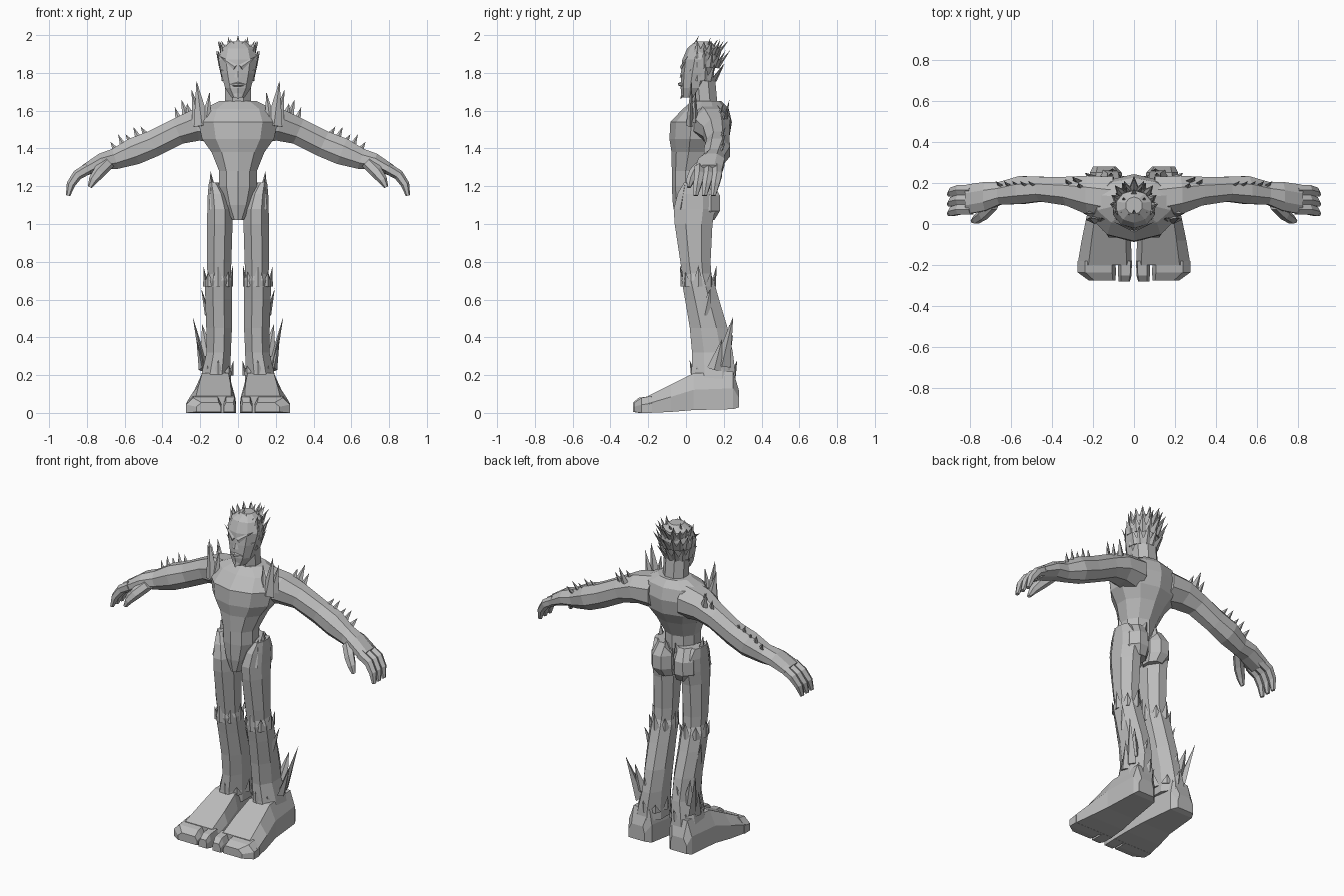
import bpy, bmesh, math
from mathutils import Vector

X, Y, Z = Vector((1, 0, 0)), Vector((0, 1, 0)), Vector((0, 0, 1))

old = bpy.data.objects.get("Cube")
if old:
    bpy.data.objects.remove(old)

grey = bpy.data.materials.new("stone grey")
grey.use_nodes = True
colour = (.5, .5, .5, 1)
grey.diffuse_color = colour
grey.node_tree.nodes["Principled BSDF"].inputs["Base Color"].default_value = colour


def finish(name, bm, mirror):
    """Turn a bmesh into a flat shaded object, mirrored across x if asked."""
    bmesh.ops.recalc_face_normals(bm, faces=bm.faces)
    mesh = bpy.data.meshes.new(name)
    bm.to_mesh(mesh)
    bm.free()
    mesh.materials.append(grey)
    obj = bpy.data.objects.new(name, mesh)
    bpy.context.collection.objects.link(obj)
    if mirror:
        modifier = obj.modifiers.new("mirror", "MIRROR")
        modifier.use_mirror_merge = False
    return obj


def skin(bm, rings):
    """Bridge rings of points and close both ends."""
    loops = [[bm.verts.new(point) for point in ring] for ring in rings]
    for low, high in zip(loops, loops[1:]):
        count = len(low)
        for i in range(count):
            j = (i + 1) % count
            bm.faces.new((low[i], low[j], high[j], high[i]))
    bm.faces.new(loops[0])
    bm.faces.new(loops[-1])


def loft_rings(sections, sides, side, axis):
    """Section: x, y, z, radius along side, radius across it."""
    centres = [Vector(section[:3]) for section in sections]
    rings = []
    for i, section in enumerate(sections):
        before = centres[max(i - 1, 0)]
        after = centres[min(i + 1, len(centres) - 1)]
        across = (axis or (after - before).normalized()).cross(side).normalized()
        grow = 1 / math.cos(math.pi / sides)
        ring = []
        for k in range(sides):
            angle = math.tau * (k + .5) / sides
            ring.append(centres[i]
                        + side * (section[3] * grow * math.cos(angle))
                        + across * (section[4] * grow * math.sin(angle)))
        rings.append(ring)
    return rings


def loft(name, sections, sides=8, side=X, axis=Z, mirror=False):
    bm = bmesh.new()
    skin(bm, loft_rings(sections, sides, side, axis))
    return finish(name, bm, mirror)


def shards(name, blades, mirror=True):
    """Blade: base, tip, half width, direction its flat side faces."""
    bm = bmesh.new()
    for base, tip, width, face in blades:
        base, tip = Vector(base), Vector(tip)
        along = (tip - base).normalized()
        wide = along.cross(face).normalized() * width
        thick = wide.cross(along) * .45
        ring = [bm.verts.new(base + offset) for offset in (wide, thick, -wide, -thick)]
        point = bm.verts.new(tip)
        bm.faces.new(ring)
        for i in range(len(ring)):
            bm.faces.new((ring[i], ring[(i + 1) % len(ring)], point))
    return finish(name, bm, mirror)


def block(name, slices, mirror=True):
    """Slice: y, inner x, outer x, bottom z, top z; the top edge is chamfered."""
    rings = []
    for y, inner, outer, low, top in slices:
        cut, shoulder = (outer - inner) * .2, low + (top - low) * .55
        rings.append([(inner, y, low), (outer, y, low), (outer, y, shoulder),
                      (outer - cut, y, top), (inner + cut * .5, y, top),
                      (inner, y, shoulder)])
    bm = bmesh.new()
    skin(bm, rings)
    return finish(name, bm, mirror)


# Torso with broad chest and pointed pelvis
loft("torso", [
    (0, -.01, 1.02, .03, .04), (0, .02, 1.1, .07, .085), (0, .03, 1.2, .1, .1),
    (0, .03, 1.28, .1, .1), (0, .055, 1.38, .14, .125), (0, .07, 1.45, .19, .15),
    (0, .08, 1.54, .21, .155), (0, .105, 1.61, .18, .115), (0, .11, 1.65, .1, .075)],
    sides=10)
loft("neck", [(0, .11, 1.58, .085, .08), (0, .1, 1.65, .07, .065),
              (0, .09, 1.76, .07, .065)])
loft("buttock", [(.06, .09, 1.02, .05, .06), (.075, .1, 1.07, .07, .08),
                 (.075, .1, 1.15, .068, .08), (.065, .08, 1.22, .05, .06)], mirror=True)

# Head with brow, nose, lips and chin
loft("head", [
    (0, .02, 1.67, .035, .04), (0, .045, 1.72, .068, .07), (0, .06, 1.8, .09, .082),
    (0, .075, 1.87, .103, .09), (0, .085, 1.93, .085, .075), (0, .09, 1.965, .04, .04)],
    sides=10)
shards("brow", [((.015, -.025, 1.83), (.1, .01, 1.89), .016, Y),
                ((.02, -.01, 1.78), (.1, .03, 1.82), .018, Y)])
shards("nose", [((0, -.025, 1.775), (0, -.01, 1.87), .02, Y),
                ((0, -.015, 1.69), (0, -.03, 1.66), .025, Y)], mirror=False)
loft("lips", [(-.04, -.008, 1.735, .01, .007), (0, -.028, 1.74, .014, .01),
              (.04, -.008, 1.735, .01, .007)], sides=6, side=Y, axis=X)

# Layered hair spikes around the back and crown
hair = []
for level, radius, rise, count in ((1.76, .075, .09, 5), (1.83, .09, .09, 6), (1.89, .08, .08, 6)):
    for i in range(count):
        angle = math.pi * (i / (count - 1) * .55 - .05)
        out = Vector((math.cos(angle), math.sin(angle), 0))
        base = Vector((0, .075, level)) + out * radius
        reach = .02 + .035 * out.y * (1 + i % 2 * .4)
        hair.append((base, base + out * reach + Z * rise, .028, out))
for x, y, top in ((.02, .02, 1.97), (.05, .03, 1.95), (.04, .1, 1.99), (.03, .15, 1.98)):
    hair.append(((x, y, 1.88), (x * 1.3, y + .03, top), .024, Y))
shards("hair_spikes", hair)
shards("crest", [((0, .01, 1.88), (0, .07, 2), .03, Y),
                 ((0, .12, 1.9), (0, .17, 1.98), .03, Y)], mirror=False)

# Arms, hands and curled fingers
loft("arm", [
    (.1, .12, 1.53, .11, .1), (.22, .14, 1.525, .095, .085), (.32, .16, 1.49, .07, .07),
    (.45, .17, 1.425, .06, .07), (.55, .165, 1.385, .068, .072),
    (.65, .15, 1.345, .055, .055), (.72, .135, 1.33, .07, .045),
    (.81, .12, 1.285, .072, .03)],
    side=Y, axis=None, mirror=True)
for i, label in enumerate(("little", "middle", "index")):
    y = .165 - i * .047
    loft(label + "_finger", [(.79, y, 1.295, .025, .026), (.85, y, 1.26, .025, .024),
                             (.885, y - .01, 1.21, .022, .02),
                             (.9, y - .02, 1.15, .012, .01)],
         sides=6, side=Y, axis=None, mirror=True)
loft("thumb", [(.68, .1, 1.33, .03, .03), (.73, .05, 1.28, .028, .03),
               (.765, .025, 1.235, .022, .022), (.785, .015, 1.195, .01, .01)],
     sides=6, side=Y, axis=None, mirror=True)

# Shards growing from the shoulders and arms
shards("shoulder_shards", [
    ((.19, .02, 1.52), (.22, .03, 1.76), .045, Y),
    ((.17, .02, 1.54), (.15, .03, 1.7), .03, Y),
    ((.21, .05, 1.54), (.245, .05, 1.71), .035, Y),
    ((.26, .2, 1.52), (.3, .23, 1.66), .035, Y),
    ((.3, .18, 1.51), (.335, .22, 1.62), .03, Y),
    ((.25, .16, 1.54), (.27, .2, 1.64), .035, Y)])
spines = []
for i in range(5):
    x = .48 + i * .04
    z = 1.46 - i * .02
    spines.append(((x, .18, z), (x + .035, .21, z + .055 + i % 2 * .02), .022, Y))
shards("forearm_shards", spines)

# Legs from hip to ankle
loft("thigh", [
    (.1, .06, .7, .06, .075), (.1, .05, .8, .065, .08), (.097, .04, 1, .068, .1),
    (.097, .045, 1.08, .065, .11), (.11, .05, 1.16, .05, .095),
    (.13, .05, 1.22, .024, .06)], mirror=True)
loft("shin", [
    (.12, .145, .15, .085, .12), (.115, .145, .22, .075, .115), (.102, .14, .32, .064, .108),
    (.1, .12, .45, .068, .1), (.103, .085, .6, .07, .09), (.103, .062, .7, .072, .085),
    (.103, .055, .75, .055, .07)], mirror=True)
shards("hip_points", [((.135, .05, 1.16), (.145, .04, 1.28), .05, X),
                      ((.12, -.03, 1.08), (.14, 0, 1.24), .035, Y),
                      ((.05, .13, 1.17), (.03, .15, 1.25), .04, Y)])

# Jagged cuffs at knees and ankles
cuff = []
for height, middle, wide, deep, rise in ((.67, .065, .065, .08, .11), (.2, .145, .068, .105, .08)):
    for i in range(8):
        angle = math.tau * i / 8
        out = Vector((math.cos(angle) * wide, math.sin(angle) * deep, 0))
        base = Vector((.105, middle, height)) + out
        cuff.append((base, base + out * .2 + Z * (rise - i % 2 * .03), .032, out))
shards("leg_cuffs", cuff)
shards("calf_blades", [
    ((.18, .19, .25), (.24, .25, .51), .045, X), ((.16, .2, .3), (.19, .23, .47), .04, Y),
    ((.19, .15, .23), (.22, .19, .39), .04, X), ((.16, .1, .52), (.195, .13, .66), .035, X),
    ((.12, .21, .25), (.11, .25, .42), .04, Y)])

# Broad feet with split toes
block("foot", [
    (.28, .09, .2, .03, .12), (.25, .06, .215, .02, .22), (.04, .03, .23, .015, .21),
    (-.08, .015, .255, .005, .15), (-.2, .01, .275, 0, .09)])
block("big_toe", [(-.18, .01, .077, 0, .09), (-.25, .012, .077, 0, .08),
                  (-.28, .02, .075, .005, .055)])
block("outer_toe", [(-.18, .09, .275, 0, .09), (-.235, .088, .275, 0, .08),
                    (-.275, .09, .22, .005, .055)])
